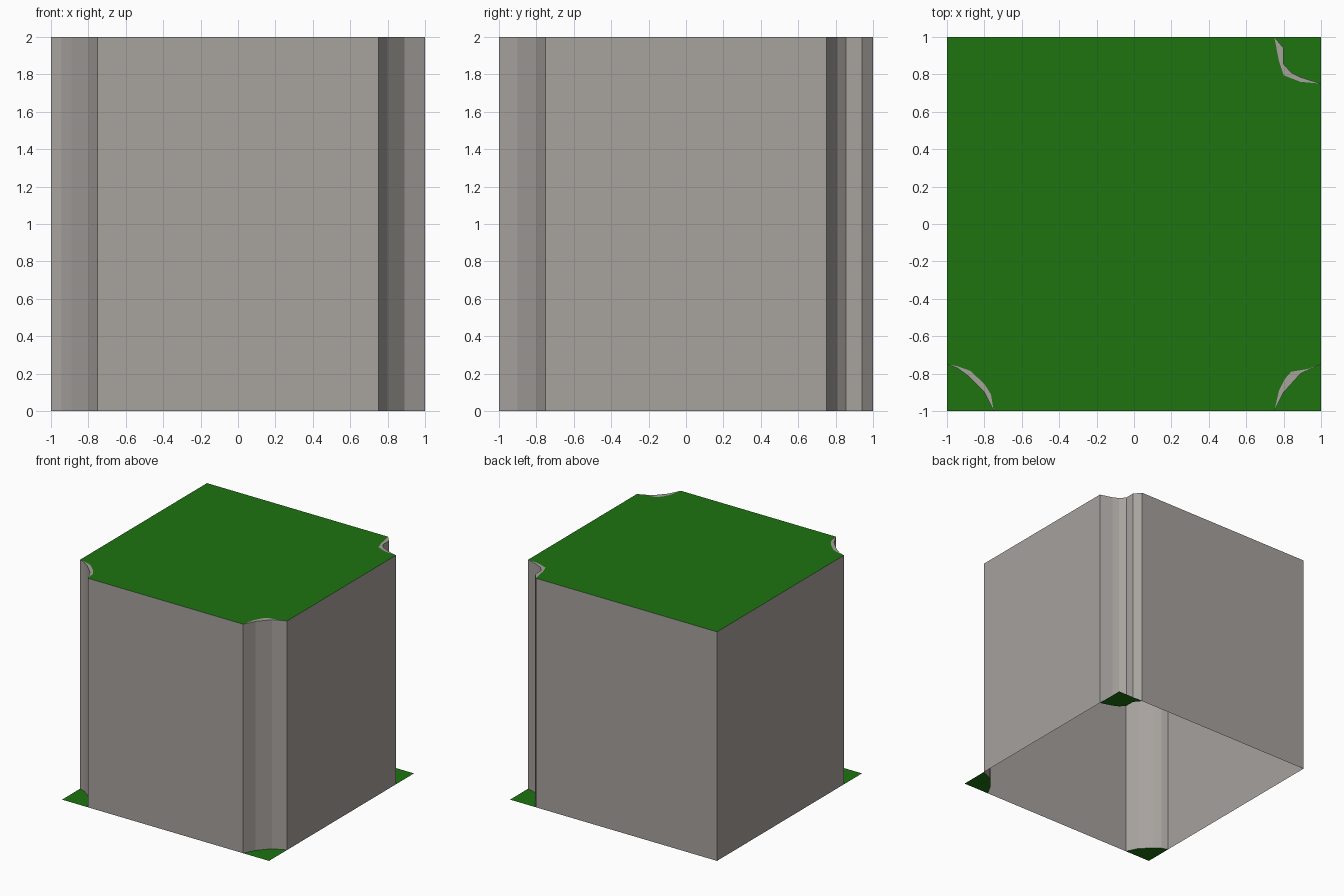
import bpy, bmesh

if "Cube" in bpy.data.objects:
    bpy.data.objects.remove(bpy.data.objects["Cube"])

H = 2.0


def material(name, rgb):
    mat = bpy.data.materials.new(name)
    mat.diffuse_color = (*rgb, 1)
    mat.use_nodes = True
    mat.node_tree.nodes["Principled BSDF"].inputs["Base Color"].default_value = mat.diffuse_color
    return mat


grass = material("grass_green", (0.0125, 0.175, 0.005))
rock = material("rock_grey", (0.385, 0.36, 0.34))

# Notched corners, listed counter-clockwise: corner, wall profile, turf edge
notches = [
    ((-1, -1),
     [(-1, -.75), (-.945, -.77), (-.89, -.81), (-.80, -.90), (-.75, -1)],
     [(-1, -.75), (-.945, -.76), (-.875, -.785), (-.80, -.855), (-.765, -.91), (-.75, -1)]),
    ((1, -1),
     [(.75, -1), (.80, -.90), (.845, -.85), (.89, -.80), (1, -.75)],
     [(.75, -1), (.775, -.89), (.805, -.83), (.84, -.79), (.93, -.775), (1, -.75)]),
    ((1, 1),
     [(1, .75), (.89, .785), (.84, .81), (.80, .855), (.80, .94), (.75, 1)],
     [(1, .75), (.89, .76), (.80, .795), (.775, .87), (.75, 1)]),
]
plain_corner = (-1, 1)


def make(name, build, mat):
    bm = bmesh.new()
    build(bm)
    mesh = bpy.data.meshes.new(name)
    bm.to_mesh(mesh)
    bm.free()
    mesh.materials.append(mat)
    obj = bpy.data.objects.new(name, mesh)
    bpy.context.collection.objects.link(obj)
    return obj


def polygon(bm, pts, z):
    return bm.faces.new([bm.verts.new((x, y, z)) for x, y in pts])


# Vertical rock walls (open underneath) with narrow grey rims at the notches
def walls(bm):
    outline = [p for n in notches for p in n[1]] + [plain_corner]
    low = [bm.verts.new((x, y, 0)) for x, y in outline]
    top = [bm.verts.new((x, y, H)) for x, y in outline]
    for i in range(len(outline)):
        j = (i + 1) % len(outline)
        bm.faces.new((low[i], low[j], top[j], top[i]))
    for _, wall, turf in notches:
        polygon(bm, wall + turf[-2:0:-1], H).normal_flip()


# Turf on top of the block
def turf_top(bm):
    polygon(bm, [p for n in notches for p in n[2]] + [plain_corner], H)


# Ground patches left in the notches
def ground(bm):
    for corner, wall, _ in notches:
        polygon(bm, [corner] + wall[::-1], 0)


make("cliff_walls", walls, rock)
make("turf_top", turf_top, grass)
make("ground_patches", ground, grass)
